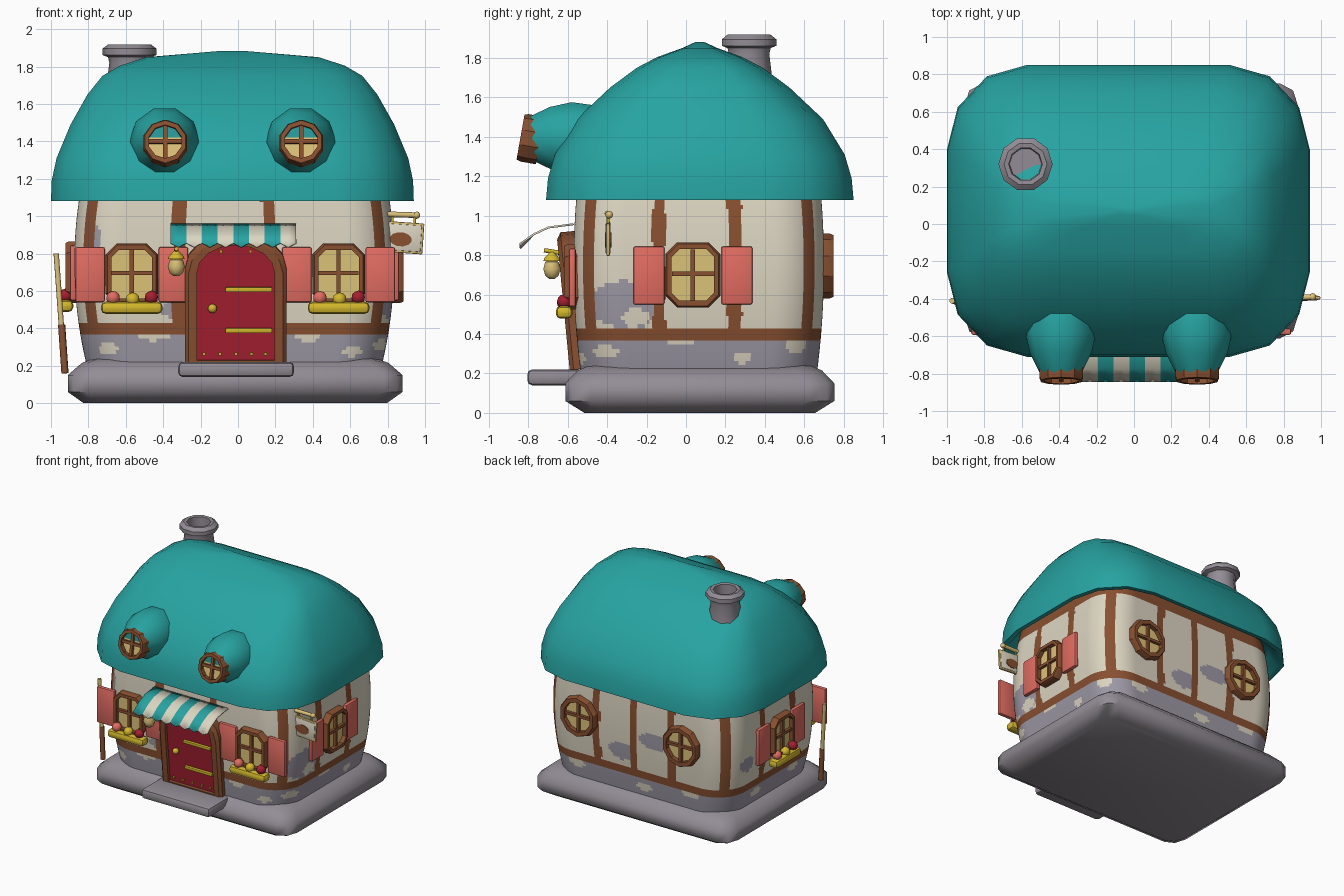
import bpy, bmesh, math
from mathutils import Matrix, Vector

if "Cube" in bpy.data.objects:
    bpy.data.objects.remove(bpy.data.objects["Cube"])

T = Matrix.Translation
def R(deg, axis): return Matrix.Rotation(math.radians(deg), 4, axis)
I = Matrix.Identity(4)

def material(name, r, g, b):
    m = bpy.data.materials.new(name)
    m.diffuse_color = (r, g, b, 1)
    m.use_nodes = True
    m.node_tree.nodes["Principled BSDF"].inputs["Base Color"].default_value = m.diffuse_color
    return m

TEAL = material("teal", .02, .37, .36)
STONE = material("stone grey", .29, .265, .30)
WALLSTONE = material("wall stone", .34, .32, .38)
BROWN = material("timber brown", .25, .08, .03)
CREAM = material("cream plaster", .72, .67, .54)
RED = material("door red", .38, .014, .03)
SALMON = material("shutter salmon", .76, .15, .12)
YELLOW = material("yellow", .66, .48, .025)
TAN = material("warm glass", .72, .54, .19)

def finish(name, bm, mats, M=I, angle=40):
    bmesh.ops.recalc_face_normals(bm, faces=bm.faces)
    me = bpy.data.meshes.new(name)
    bm.to_mesh(me); bm.free()
    for m in mats: me.materials.append(m)
    me.transform(M)
    ob = bpy.data.objects.new(name, me)
    bpy.context.collection.objects.link(ob)
    bpy.ops.object.select_all(action='DESELECT')
    ob.select_set(True)
    bpy.context.view_layer.objects.active = ob
    bpy.ops.object.shade_smooth_by_angle(angle=math.radians(angle))
    return ob

def loft(name, rings, mats, M=I, caps=True, loop=False, rule=None, angle=40):
    bm = bmesh.new()
    vs = [[bm.verts.new(p) for p in r] for r in rings]
    n = len(rings[0])
    for i in range(len(vs) if loop else len(vs) - 1):
        a, b = vs[i], vs[(i + 1) % len(vs)]
        for j in range(n):
            f = bm.faces.new((a[j], a[(j + 1) % n], b[(j + 1) % n], b[j]))
            if rule: f.material_index = rule(i, j)
    if caps and not loop:
        bm.faces.new(vs[0]); bm.faces.new(vs[-1])
    return finish(name, bm, mats, M, angle)

def lathe(name, profile, sides, mat, M=I, angle=40):
    rings = [[(r * math.cos(2 * math.pi * k / sides), r * math.sin(2 * math.pi * k / sides), h)
              for k in range(sides)] for r, h in profile]
    return loft(name, rings, [mat], M, angle=angle)

def rod(name, a, b, r, mat):
    a, b = Vector(a), Vector(b)
    M = T(a) @ (b - a).to_track_quat('Z', 'Y').to_matrix().to_4x4()
    return lathe(name, [(r, 0), (r, (b - a).length)], 8, mat, M, 60)

def box(name, c, s, mat, M=I, bevel=0):
    bm = bmesh.new()
    bmesh.ops.create_cube(bm, size=1, matrix=T(c) @ Matrix.Diagonal((*s, 1)))
    if bevel:
        bmesh.ops.bevel(bm, geom=bm.edges[:], offset=bevel, segments=2, profile=.5, affect='EDGES')
    return finish(name, bm, [mat], M)

def ball(name, c, r, mat, M=I):
    bm = bmesh.new()
    bmesh.ops.create_icosphere(bm, subdivisions=2, radius=r, matrix=T(c))
    return finish(name, bm, [mat], M)

def prism(name, outline, y0, y1, mat, M=I):
    return loft(name, [[(x, y, z) for x, z in outline] for y in (y0, y1)], [mat], M)

def frame(name, outer, inner, y0, y1, mat, M=I):
    o = lambda pts, y: [(x, y, z) for x, z in pts]
    b = [(x * .93, z * .95 + .0) for x, z in outer]
    return loft(name, [o(outer, y1), o(outer, y0 + .02), o(b, y0), o(inner, y0), o(inner, y1)],
                [mat], M, loop=True, angle=30)

def ring(cx, cy, hx, hy, rx, ry, z, n, k=1):
    pts = []
    for q in range(4):
        sx, sy = ((1, 1), (-1, 1), (-1, -1), (1, -1))[q]
        for i in range(n + 1):
            a = math.pi / 2 * (q + i / n)
            pts.append(Vector((cx + sx * (hx - rx) + rx * math.cos(a),
                               cy + sy * (hy - ry) + ry * math.sin(a), z)))
    out = []
    for i, p in enumerate(pts):
        out.append(p)
        if i % (n + 1) == n:
            out += [p.lerp(pts[(i + 1) % len(pts)], s / k) for s in range(1, k)]
    return out

# stone plinth and step
loft("stone_base", [ring(-.015, .07, hx, hy, .1, .13, z, 2) for z, hx, hy in
     ((0, .81, .585), (.06, .895, .682), (.15, .895, .682), (.215, .82, .62), (.245, .74, .55))],
     [STONE], angle=60)
box("door_step", (-.01, -.65, .18), (.62, .31, .08), STONE, bevel=.025)

# barrel-shaped walls, coloured by rule into stone, plaster and timber
CX, CY, HX, HY, ROWS = -.02, .065, .855, .635, 48
def wall_ring(z):
    t = ((z - .75) / .5) ** 2
    return ring(CX, CY, HX - .055 * t, HY - .03 * t, .25, .25, z, 20, 60)
zs = [.2 + i / ROWS for i in range(ROWS + 1)]
ref = wall_ring(.75)
POSTS = {'front': (-.32, .17), 'back': (.33, -.01, -.36), 'right': (-.14, .25), 'left': (-.14, .25)}
# patches: side, position along the wall, height, half sizes
PATCHES = [('front', -.8, .86, .07, .11), ('front', -.74, .29, .05, .03), ('front', -.48, .36, .09, .025),
           ('front', .4, .36, .07, .03), ('front', .66, .28, .05, .03), ('front', -.35, .5, .07, .05),
           ('right', -.32, .55, .17, .12), ('right', -.26, .48, .07, .05), ('right', -.43, .31, .07, .03),
           ('right', -.03, .37, .08, .03), ('right', .3, .28, .05, .03), ('right', .58, .34, .05, .04),
           ('back', -.2, .70, .15, .06), ('back', .1, .55, .12, .07), ('back', .55, .34, .08, .03),
           ('back', -.1, .3, .08, .03), ('back', -.55, .35, .08, .03),
           ('left', .3, .31, .07, .03), ('left', -.2, .34, .07, .03), ('left', .45, .6, .08, .06)]
def wall_rule(i, j):
    x, y, _ = (ref[j] + ref[(j + 1) % len(ref)]) / 2
    z = zs[i] + .5 / ROWS
    dx, dy = HX - abs(x - CX), HY - abs(y - CY)
    if dy < dx: side, u = ('front' if y < CY else 'back'), x
    else: side, u = ('right' if x > CX else 'left'), y
    if .375 < z < .43 or z > 1.1: return 2
    w = .034 + .006 * math.sin(z * 23 + u * 9)
    if z > .4:
        if max(dx, dy) < .25 and abs(dx - dy) < w * 1.5: return 2
        if any(abs(u - p) < w for p in POSTS[side]): return 2
    stone = z < .4
    for s, pu, pz, ru, rz in PATCHES:
        if s == side and ((u - pu) / ru) ** 2 + ((z - pz) / rz) ** 2 < 1: stone = not stone
    return 0 if stone else 1
loft("walls", [wall_ring(z) for z in zs], [WALLSTONE, CREAM, BROWN], rule=wall_rule)

# puffy roof with a turned-in eave
loft("roof", [ring(-.03, .07, hx, hy, hx * .44, hy * .58, z, 3) for z, hx, hy in
     ((1.19, .88, .67), (1.085, .93, .74), (1.08, .97, .78), (1.19, .966, .77), (1.31, .94, .735),
      (1.49, .865, .625), (1.65, .775, .455), (1.75, .695, .32), (1.805, .60, .215), (1.85, .46, .09),
      (1.882, .08, .02))], [TEAL], angle=60)

# chimney
lathe("chimney", [(.14, 1.5), (.125, 1.68), (.108, 1.82), (.115, 1.85), (.145, 1.862), (.145, 1.895),
      (.115, 1.918), (.09, 1.915), (.085, 1.78)], 10, STONE, T((-.58, .32, 0)))

def chamfered(w, h, c):
    return [(w, -h + c), (w, h - c), (w - c, h), (-w + c, h), (-w, h - c), (-w, -h + c), (-w + c, -h), (w - c, -h)]
def disc(r, n=10):
    return [(r * math.cos(2 * math.pi * (k + .5) / n), r * math.sin(2 * math.pi * (k + .5) / n)) for k in range(n)]

def window(name, M, outer, inner, w, h):
    frame(name + "_frame", outer, inner, -.05, .05, BROWN, M)
    prism(name + "_pane", inner, -.015, .03, TAN, M)
    box(name + "_bar_upright", (0, -.025, 0), (.022, .025, 2 * h), BROWN, M)
    box(name + "_bar_cross", (0, -.025, .005), (2 * w, .025, .022), BROWN, M)

def round_window(name, M, r):
    window(name, M, disc(r), disc(r * .74), r * .73, r * .73)

def shuttered_window(name, M, flowers):
    window(name, M, chamfered(.14, .165, .06), chamfered(.108, .13, .04), .107, .129)
    for s in (-1, 1):
        box(name + "_shutter", (s * .223, -.008, -.003), (.158, .034, .295), SALMON, M, .01)
    if flowers:
        box(name + "_flower_box", (0, -.05, -.18), (.33, .085, .065), YELLOW, M, .026)
        for x, z, mat in ((-.1, -.127, SALMON), (.005, -.135, YELLOW), (.105, -.125, RED)):
            ball(name + "_flower", (x, -.05, z), .037, mat, M)

shuttered_window("front_left_window", T((-.568, -.568, .69)), True)
shuttered_window("front_right_window", T((.538, -.568, .69)), True)
shuttered_window("right_window", T((.835, .035, .70)) @ R(90, 'Z'), False)
shuttered_window("left_window", T((-.873, .035, .70)) @ R(-90, 'Z'), True)
for x in (-.46, .47):
    round_window("back_window", T((x, .698, .745)) @ R(180, 'Z'), .165)

# dormers with tilted round windows
for x in (-.392, .335):
    lathe("dormer", [(.1, .25), (.17, .44), (.19, .58), (.165, .69), (.11, .80)], 10, TEAL,
          T((x, 0, 1.395)) @ R(90, 'X'), 50)
    round_window("dormer_window", T((x + .003, -.79, 1.39)) @ R(-10, 'X'), .122)

# arched door, leaning slightly outward
def arch(w, spring, rise, z0=0):
    return [(w, z0)] + [(w * math.cos(math.pi * k / 8), spring + rise * math.sin(math.pi * k / 8))
                        for k in range(9)] + [(-w, z0)]
DM = T((-.012, -.56, .22)) @ R(5.5, 'X')
frame("door_frame", arch(.272, .50, .20), arch(.208, .48, .15, .012), -.03, .07, BROWN, DM)
prism("door", arch(.21, .48, .155, .005), -.005, .05, RED, DM)
for z in (.17, .39):
    box("door_hinge", (.07, -.015, z), (.25, .022, .026), YELLOW, DM, .005)
ball("door_knob", (-.125, -.025, .29), .025, YELLOW, DM)
for z, xs in ((.045, (-.17, -.085, 0, .085, .16)), (.595, (-.08, .08))):
    for x in xs:
        box("door_stud", (x, -.008, z), (.016, .014, .016), YELLOW, DM)

# striped, scalloped awning
bm = bmesh.new()
rows = ((-.57, .962), (-.70, .945), (-.775, .91), (-.845, .86))
grid = [[bm.verts.new((-.36 + .67 * c / 16, y, z - (.022 if r == 3 and c % 2 else 0)))
         for c in range(17)] for r, (y, z) in enumerate(rows)]
for r in range(3):
    for c in range(16):
        f = bm.faces.new((grid[r][c], grid[r + 1][c], grid[r + 1][c + 1], grid[r][c + 1]))
        f.material_index = (c // 2) % 2
awning = finish("awning", bm, [TEAL, CREAM])
awning.modifiers.new("thickness", 'SOLIDIFY').thickness = .01

# lantern beside the door
rod("lantern_arm", (-.33, -.57, .80), (-.33, -.72, .825), .011, YELLOW)
lathe("lantern_glass", [(.015, .68), (.035, .695), (.046, .73), (.036, .765), (.02, .775)], 10, TAN, T((-.33, -.68, 0)))
lathe("lantern_cap", [(.045, .77), (.04, .785), (.012, .815)], 10, YELLOW, T((-.33, -.68, 0)))

# hanging sign on the right
rod("sign_bracket", (.74, -.40, 1.012), (.955, -.39, 1.005), .015, TAN)
ball("sign_bracket_tip", (.955, -.39, 1.005), .02, TAN)
SM = T((.885, -.395, .885)) @ R(4, 'Y')
box("sign_edge", (0, 0, 0), (.212, .018, .165), TAN, SM, .006)
box("sign_board", (0, 0, 0), (.19, .026, .143), CREAM, SM, .006)
prism("sign_emblem", [(x * .06 - .015, z * .038 - .01) for x, z in disc(1, 12)], -.017, .017, BROWN, SM)
for x in (-.06, .06):
    rod("sign_hanger", (.885 + x, -.395, .95), (.885 + x, -.395, 1.01), .007, YELLOW)

# leaning broom on the left
rod("broom_handle", (-.942, -.42, .38), (-.972, -.41, .80), .015, TAN)
rod("broom_head", (-.925, -.43, .16), (-.943, -.42, .42), .02, BROWN)
